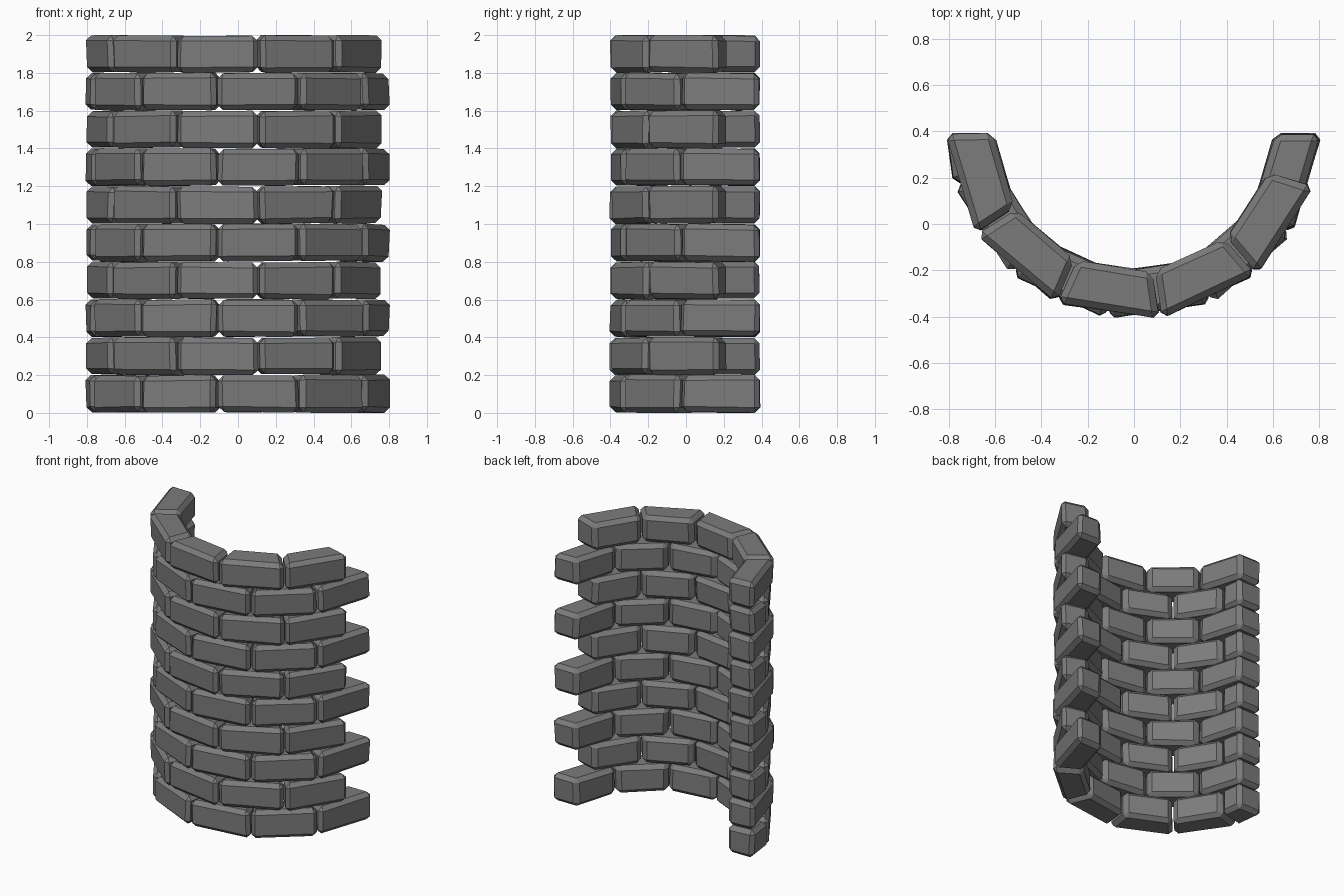
import bpy, bmesh, math, random
from mathutils import Vector

if "Cube" in bpy.data.objects:
    bpy.data.objects.remove(bpy.data.objects["Cube"])

random.seed(4)

stone = bpy.data.materials.new("grey stone")
stone.diffuse_color = (0.2, 0.2, 0.2, 1)
stone.use_nodes = True
stone.node_tree.nodes["Principled BSDF"].inputs["Base Color"].default_value = stone.diffuse_color

COURSES, HEIGHT = 10, 0.2
STEP = 360 / 11                 # angle taken by one brick
R_OUT, R_IN = 0.808, 0.607      # radii of the brick corners
CENTRE_Y = 0.395                # centre of the curved wall
GAP = 0.005                     # half of the joint between bricks


def jitter(amount=0.006):
    return random.uniform(-amount, amount)


def brick(name, a0, a1, z0):
    """Bevelled, slightly irregular wedge block between two angles."""
    bm = bmesh.new()
    rings = []
    for z in (z0 + 0.003, z0 + HEIGHT - 0.001):
        ring = []
        for a, side, r in ((a0, 1, R_IN), (a0, 1, R_OUT),
                           (a1, -1, R_OUT), (a1, -1, R_IN)):
            t = math.radians(a)
            radial = Vector((math.cos(t), math.sin(t), 0))
            along = Vector((-math.sin(t), math.cos(t), 0))
            p = radial * (r + jitter()) + along * (side * GAP + jitter(0.004))
            p += Vector((0, CENTRE_Y, z + jitter(0.005)))
            p.z = min(max(p.z, 0), 2)
            ring.append(bm.verts.new(p))
        rings.append(ring)
    low, high = rings
    bm.faces.new(low[::-1])
    bm.faces.new(high)
    for i in range(4):
        j = (i + 1) % 4
        bm.faces.new((low[i], low[j], high[j], high[i]))
    bmesh.ops.recalc_face_normals(bm, faces=bm.faces)
    # worn, chamfered edges
    bmesh.ops.bevel(bm, geom=bm.edges[:], offset=0.028, offset_type='OFFSET',
                    segments=1, profile=0.5, affect='EDGES')
    bmesh.ops.recalc_face_normals(bm, faces=bm.faces)
    mesh = bpy.data.meshes.new(name)
    bm.to_mesh(mesh)
    bm.free()
    mesh.materials.append(stone)
    bpy.context.collection.objects.link(bpy.data.objects.new(name, mesh))


# running bond: even courses start with a half brick, odd courses stop short
for c in range(COURSES):
    if c % 2 == 0:
        joints = [-180] + [-180 + STEP * (i + 0.5) for i in range(6)]
    else:
        joints = [-180 + STEP * i for i in range(6)]
    for i, (a0, a1) in enumerate(zip(joints, joints[1:])):
        brick(f"brick_course{c + 1}_{i + 1}", a0, a1, c * HEIGHT)
